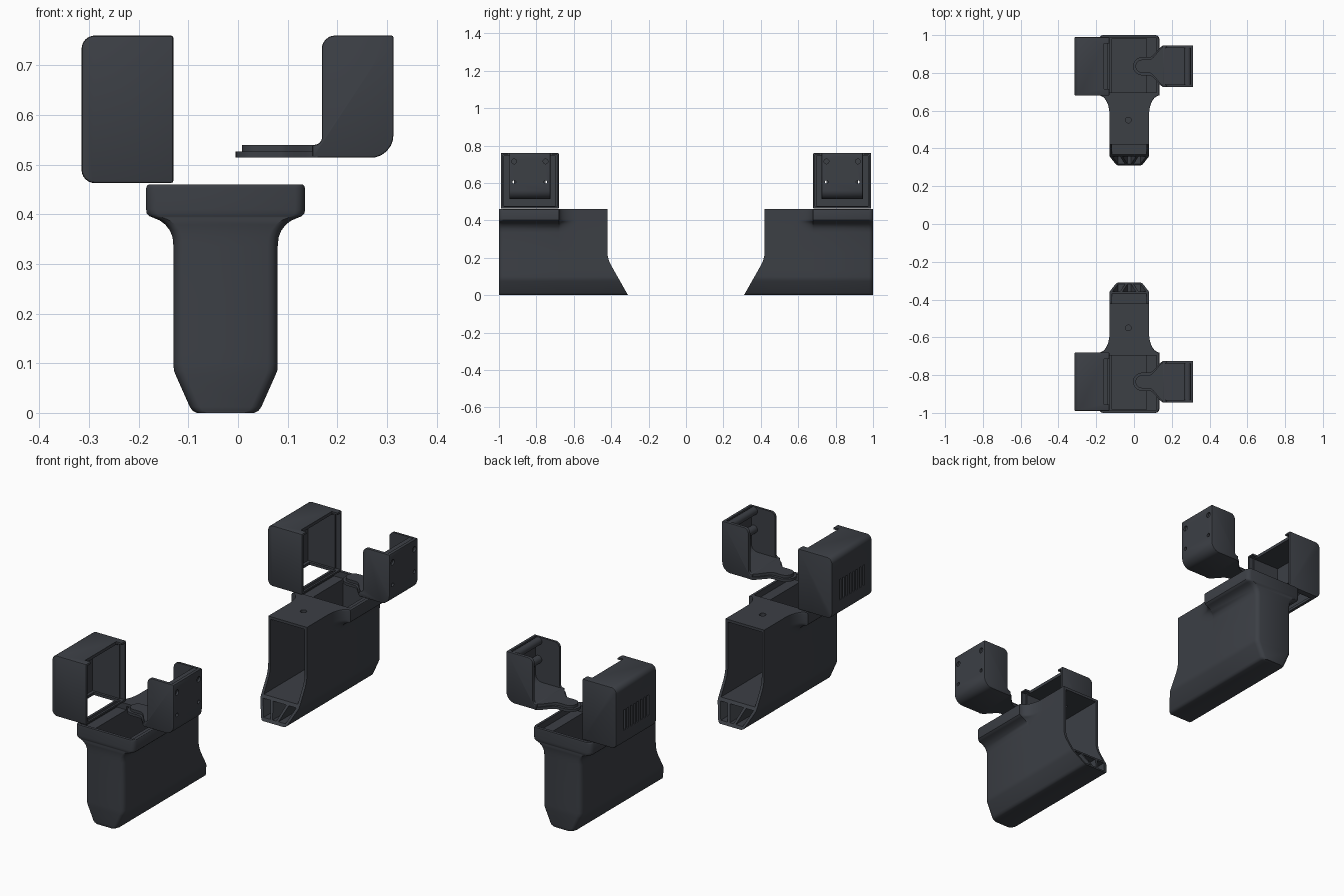
import bpy, bmesh, math
from mathutils import Vector

if "Cube" in bpy.data.objects:
    bpy.data.objects.remove(bpy.data.objects["Cube"])

mat = bpy.data.materials.new("charcoal")
mat.diffuse_color = (0.045, 0.05, 0.06, 1)
mat.use_nodes = True
mat.node_tree.nodes["Principled BSDF"].inputs["Base Color"].default_value = mat.diffuse_color
CX, CY = -0.025, -0.835          # body centre in x, lid and bracket centre in y


def make(name, bm):
    bmesh.ops.recalc_face_normals(bm, faces=bm.faces)
    me = bpy.data.meshes.new(name)
    bm.to_mesh(me)
    bm.free()
    ob = bpy.data.objects.new(name, me)
    bpy.context.collection.objects.link(ob)
    return ob


def prism(name, pts, axis, a, b):
    """Extrude a 2D outline along an axis from a to b."""
    put = {'x': lambda p, d: (d, p[0], p[1]),
           'y': lambda p, d: (p[0], d, p[1]),
           'z': lambda p, d: (p[0], p[1], d)}[axis]
    bm = bmesh.new()
    lo = [bm.verts.new(put(p, a)) for p in pts]
    hi = [bm.verts.new(put(p, b)) for p in pts]
    n = len(pts)
    for i in range(n):
        j = (i + 1) % n
        bm.faces.new((lo[i], lo[j], hi[j], hi[i]))
    bm.faces.new(lo[::-1])
    bm.faces.new(hi)
    return make(name, bm)


def box(x0, x1, y0, y1, z0, z1):
    return prism("cutter", [(x0, y0), (x1, y0), (x1, y1), (x0, y1)], 'z', z0, z1)


def circle(u, v, r, n=24):
    return [(u + r * math.cos(2 * math.pi * i / n), v + r * math.sin(2 * math.pi * i / n)) for i in range(n)]


def rounded(pts, n=6):
    """Round the corners of an outline given as (u, v, radius)."""
    out = []
    for i, (u, v, r) in enumerate(pts):
        c = Vector((u, v))
        if not r:
            out.append((u, v))
            continue
        p = (Vector(pts[i - 1][:2]) - c).normalized()
        q = (Vector(pts[(i + 1) % len(pts)][:2]) - c).normalized()
        d = r / math.tan(p.angle(q) / 2)
        mid = c + (p + q).normalized() * r / math.sin(p.angle(q) / 2)
        s, e = c + p * d - mid, c + q * d - mid
        for k in range(n + 1):
            w = s.lerp(e, k / n).normalized() * r
            out.append(tuple(mid + w))
    return out


def finish(ob, cutters=()):
    """Cut, mirror to the other half of the pair, apply and shade."""
    for c in cutters:
        m = ob.modifiers.new("cut", 'BOOLEAN')
        m.operation, m.solver, m.object = 'DIFFERENCE', 'EXACT', c
    m = ob.modifiers.new("pair", 'MIRROR')
    m.use_axis = (False, True, False)
    m.use_mirror_merge = False
    pivot = bpy.data.objects.new("pivot", None)
    m.mirror_object = pivot
    dg = bpy.context.evaluated_depsgraph_get()
    me = bpy.data.meshes.new_from_object(ob.evaluated_get(dg))
    ob.modifiers.clear()
    ob.data = me
    for c in list(cutters) + [pivot]:
        bpy.data.objects.remove(c)
    me.materials.clear()
    me.materials.append(mat)
    bpy.ops.object.select_all(action='DESELECT')
    ob.select_set(True)
    bpy.context.view_layer.objects.active = ob
    bpy.ops.object.shade_smooth_by_angle(angle=math.radians(32))


# Body: cross-sections lofted along y, the flange fading into the neck
half = [(0.058, 0), (0.066, 0.004), (0.072, 0.012), (0.1, 0.075), (0.104, 0.085), (0.105, 0.098)]
half += [(0.105, z) for z in (0.13, 0.15, 0.17, 0.19, 0.21, 0.23, 0.335)]
half += [(0.16 - 0.055 * math.cos(a), 0.34 + 0.055 * math.sin(a))
         for a in [math.radians(15 * k) for k in range(1, 6)]]
half += [(0.153, 0.396), (0.159, 0.402), (0.16, 0.41), (0.16, 0.453), (0.158, 0.458), (0.155, 0.46)]


def end_y(z):
    if z < 0.15:
        return -0.31 - 0.085 * z / 0.15
    s = min((z - 0.15) / 0.08, 1)
    return -0.395 - 0.025 * (1 - (1 - s) ** 2)


rings = [(-1, 1, 0.02), (-0.996, 1, 0.01), (-0.989, 1, 0.004), (-0.978, 1, 0), (-0.68, 1, 0)]
for k in range(1, 11):
    s = 1 - math.cos(math.pi / 20 * k)
    rings.append((-0.68 + 0.1 * s, 1 - math.sqrt(max(0, 1 - (1 - s) ** 2)), 0))
rings.append((None, 0, 0))
bm = bmesh.new()
loops = []
for y, t, inset in rings:
    w = [(x if x <= 0.105 else 0.105 + (x - 0.105) * t) - inset for x, z in half]
    R = [bm.verts.new((CX + x, end_y(z) if y is None else y, z)) for x, (_, z) in zip(w, half)]
    L = [bm.verts.new((CX - x, end_y(z) if y is None else y, z)) for x, (_, z) in zip(w, half)]
    loops.append((R, L))
n = len(half)
for (R, L), (R2, L2) in zip(loops, loops[1:]):
    a, b = R + L[::-1], R2 + L2[::-1]
    for i in range(2 * n):
        j = (i + 1) % (2 * n)
        bm.faces.new((a[i], a[j], b[j], b[i]))
for R, L in (loops[0], loops[-1]):
    for i in range(n - 1):
        bm.faces.new((R[i], R[i + 1], L[i + 1], L[i]))
body = make("hollow_body", bm)

cuts = [box(-0.169, 0.119, -0.985, -0.697, 0.43, 0.5),         # top pocket
        box(-0.115, 0.065, -0.96, -0.715, 0.3, 0.5),           # well
        box(-0.117, 0.067, -0.982, -0.2, 0.1, 0.447),          # duct
        prism("cutter", circle(-0.03, -0.55, 0.015), 'z', 0.42, 0.5)]
for s in (-1, 1):                                              # lower side tunnels
    cuts.append(prism("cutter", [(CX + s * u, v) for u, v in
                ((0.09, 0.085), (0.05, 0.085), (0.022, 0.014), (0.059, 0.014))], 'y', -0.6, -0.2))
cuts.append(prism("cutter", [(CX - 0.036, 0.085), (CX + 0.036, 0.085), (CX + 0.01, 0.014),
                             (CX - 0.01, 0.014)], 'y', -0.6, -0.2))
finish(body, cuts)

# Lid: rounded box open towards +x, with vent slots on its outer wall
lid = prism("vented_lid", rounded([(-0.13, 0.463, 0), (-0.13, 0.76, 0), (-0.315, 0.76, 0.026),
                                   (-0.315, 0.463, 0.026)]), 'y', -0.99, -0.68)
bv = lid.modifiers.new("soft", 'BEVEL')
bv.width, bv.segments, bv.angle_limit = 0.005, 2, math.radians(50)
cuts = [box(-0.3, -0.1, -0.972, -0.698, 0.476, 0.745),
        box(-0.155, -0.1, -0.979, -0.691, 0.474, 0.75),        # rebate
        box(-0.16, -0.1, -0.955, -0.715, 0.7, 0.8),            # notch in the top edge
        box(-0.285, -0.14, -0.96, -0.71, 0.4, 0.5)]            # floor window
for k in range(8):
    y = CY - 0.091 + 0.026 * k
    cuts.append(box(-0.35, -0.28, y - 0.006, y + 0.006, 0.535, 0.635))
finish(lid, cuts)

# Bracket: tray with side walls, open to -x and upwards
tray = prism("bracket_tray", rounded([(0.15, 0.514, 0), (0.313, 0.514, 0.045), (0.313, 0.76, 0),
             (0.169, 0.76, 0.026), (0.169, 0.54, 0.015), (0.15, 0.54, 0)]), 'y', CY - 0.11, CY + 0.11)
bv = tray.modifiers.new("soft", 'BEVEL')
bv.width, bv.segments, bv.angle_limit = 0.004, 2, math.radians(50)
cuts = [prism("cutter", rounded([(0.1, 0.541, 0), (0.298, 0.541, 0.034), (0.298, 0.8, 0),
                                 (0.1, 0.8, 0)]), 'y', CY - 0.096, CY + 0.096)]
for s in (-1, 1):
    cuts.append(prism("cutter", circle(CY + s * 0.084, 0.715, 0.013), 'x', 0.303, 0.35))
    cuts.append(prism("cutter", circle(CY + s * 0.084, 0.605, 0.009), 'x', 0.2, 0.35))
finish(tray, cuts)

# Cross bars moulded on the inside of the tray wall
for i, z in enumerate((0.74, 0.65)):
    finish(prism(f"tray_bar_{i + 1}", circle(0.283, z, 0.019), 'y', CY - 0.098, CY + 0.098))


# Tongue: rounded tip swelling in an S-curve to the tray width
def tongue(name, d, z0, z1):
    r = 0.048 - d
    side = [(0.043 - r * math.cos(a), r * math.sin(a)) for a in [math.pi / 16 * k for k in range(1, 9)]]
    for k in range(11):
        s = k / 10
        side.append((0.08 + 0.08 * s, r + (0.062 + d * 0.5) * (3 * s * s - 2 * s ** 3)))
    pts = [(-0.005 + d, CY)] + [(x, CY + y) for x, y in side]
    pts += [(x, CY - y) for x, y in reversed(side)]
    finish(prism(name, pts, 'z', z0, z1))


tongue("tongue_base", 0, 0.514, 0.527)
tongue("tongue_raised", 0.013, 0.52, 0.54)
